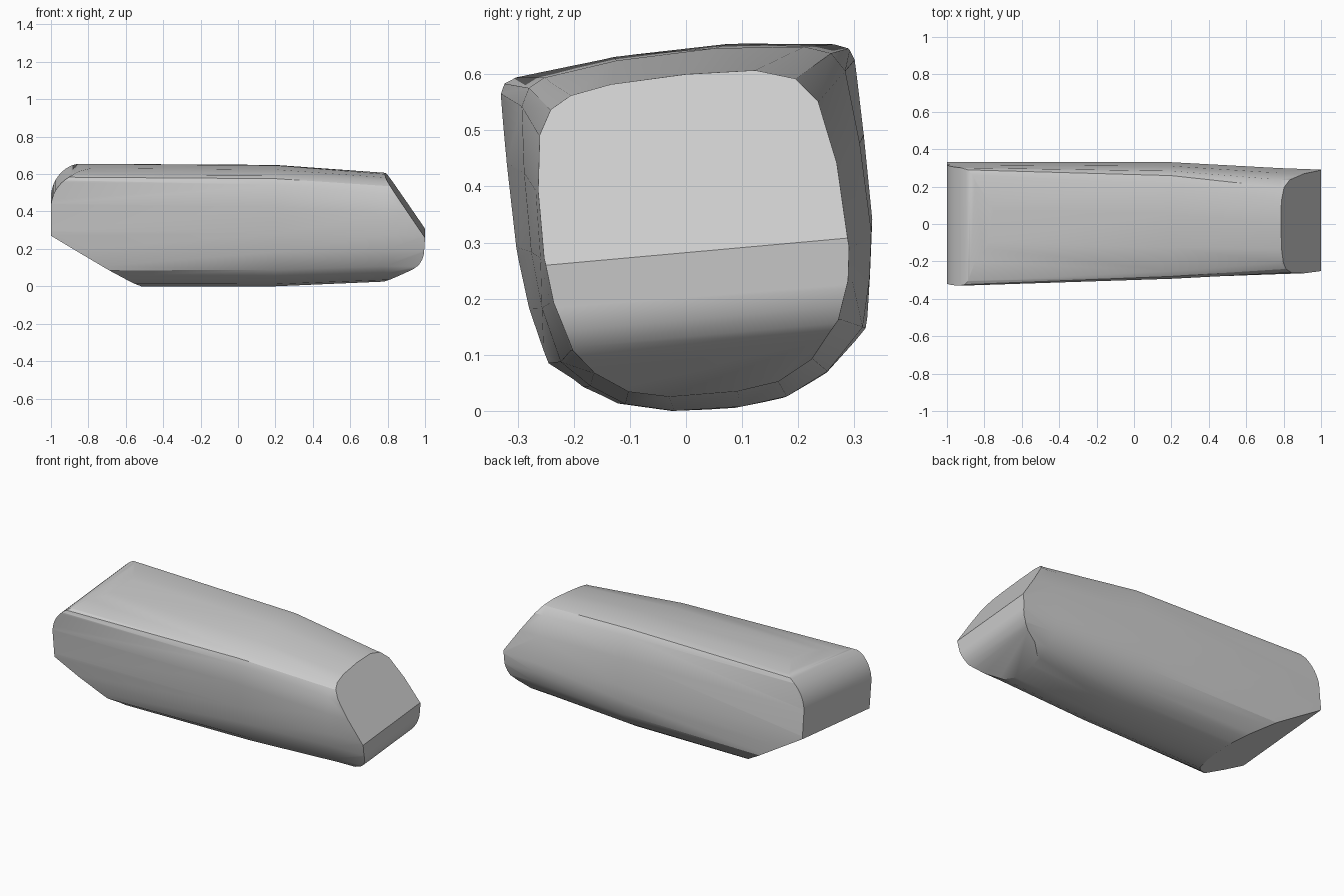
import bpy, bmesh, math
from mathutils import Vector

cube = bpy.data.objects.get("Cube")
if cube:
    bpy.data.objects.remove(cube, do_unlink=True)

ROLL = 0.09  # sideways tilt shared by every end cut

# Cross-sections (y, z), listed from the bottom round by the front
butt = [(-.03, .008), (-.13, .022), (-.19, .05), (-.253, .092), (-.283, .19), (-.303, .3),
        (-.32, .45), (-.333, .575), (-.328, .592), (-.31, .602), (-.13, .64), (.08, .664),
        (.27, .662), (.293, .655), (.302, .635), (.317, .5), (.332, .35), (.328, .25),
        (.322, .155), (.25, .075), (.17, .03), (.08, .012)]
nose = [(-.03, .033), (-.1, .042), (-.16, .075), (-.2, .115), (-.235, .2), (-.252, .28),
        (-.26, .4), (-.255, .5), (-.235, .545), (-.2, .57), (-.13, .59), (0, .608),
        (.12, .615), (.19, .6), (.23, .56), (.265, .45), (.29, .3), (.288, .24),
        (.27, .17), (.22, .1), (.16, .06), (.09, .043)]
middle = [((a[0] + c[0]) / 2 * 1.03 + .01, ((a[1] + c[1]) / 2 - .33) * 1.05 + .333)
          for a, c in zip(butt, nose)]
shoulder = [(y * 1.03, z) for y, z in nose]

# Loft the body through the sections
bm = bmesh.new()
rings = [[bm.verts.new((x, y, z)) for y, z in sec]
         for x, sec in ((-1.02, butt), (.2, middle), (.78, shoulder), (1.02, nose))]
n = len(butt)
for r, s in zip(rings, rings[1:]):
    for i in range(n):
        j = (i + 1) % n
        bm.faces.new((r[i], r[j], s[j], s[i]))
bm.faces.new(rings[0])
bm.faces.new(rings[-1])
bmesh.ops.triangulate(bm, faces=[f for f in bm.faces if len(f.verts) == 4])


def trim(x, z, nx, nz):
    """Slice off everything beyond a rolled plane and cap the cut."""
    bmesh.ops.bisect_plane(bm, geom=bm.verts[:] + bm.edges[:] + bm.faces[:], dist=1e-5,
                           plane_co=(x, 0, z), plane_no=Vector((nx, -ROLL * nz, nz)).normalized(),
                           clear_outer=True)
    rim = [e for e in bm.edges if e.is_boundary]
    if rim:
        bmesh.ops.holes_fill(bm, edges=rim, sides=0)


# Flat end and sloping underside at the thick end
trim(-1, .4, -1, 0)
trim(-1, .305, -.61, -1)

# Rounded top corner at the thick end
for deg in range(98, 180, 8):
    c, s = math.cos(math.radians(deg)), math.sin(math.radians(deg))
    trim(-.81 + .19 * c, .455 + .19 * s, c, s)

# Faceted nose at the thin end
chain = [(.785, .608), (1, .29), (.994, .2), (.985, .17), (.967, .14), (.935, .115), (.775, .034)]
for (x0, z0), (x1, z1) in zip(chain, chain[1:]):
    trim(x0, z0, z0 - z1, x1 - x0)

bmesh.ops.remove_doubles(bm, verts=bm.verts[:], dist=.001)
bmesh.ops.recalc_face_normals(bm, faces=bm.faces[:])

# Rest on the ground
low = min(v.co.z for v in bm.verts)
bmesh.ops.translate(bm, verts=bm.verts[:], vec=(0, 0, -low))

mesh = bpy.data.meshes.new("block_body")
bm.to_mesh(mesh)
bm.free()
body = bpy.data.objects.new("block_body", mesh)
bpy.context.collection.objects.link(body)

# Plain grey
grey = bpy.data.materials.new("plain_grey")
grey.use_nodes = True
colour = (.6, .6, .6, 1)
grey.diffuse_color = colour
grey.node_tree.nodes["Principled BSDF"].inputs["Base Color"].default_value = colour
mesh.materials.append(grey)

bpy.ops.object.select_all(action='DESELECT')
body.select_set(True)
bpy.context.view_layer.objects.active = body
bpy.ops.object.shade_smooth_by_angle(angle=math.radians(28))
